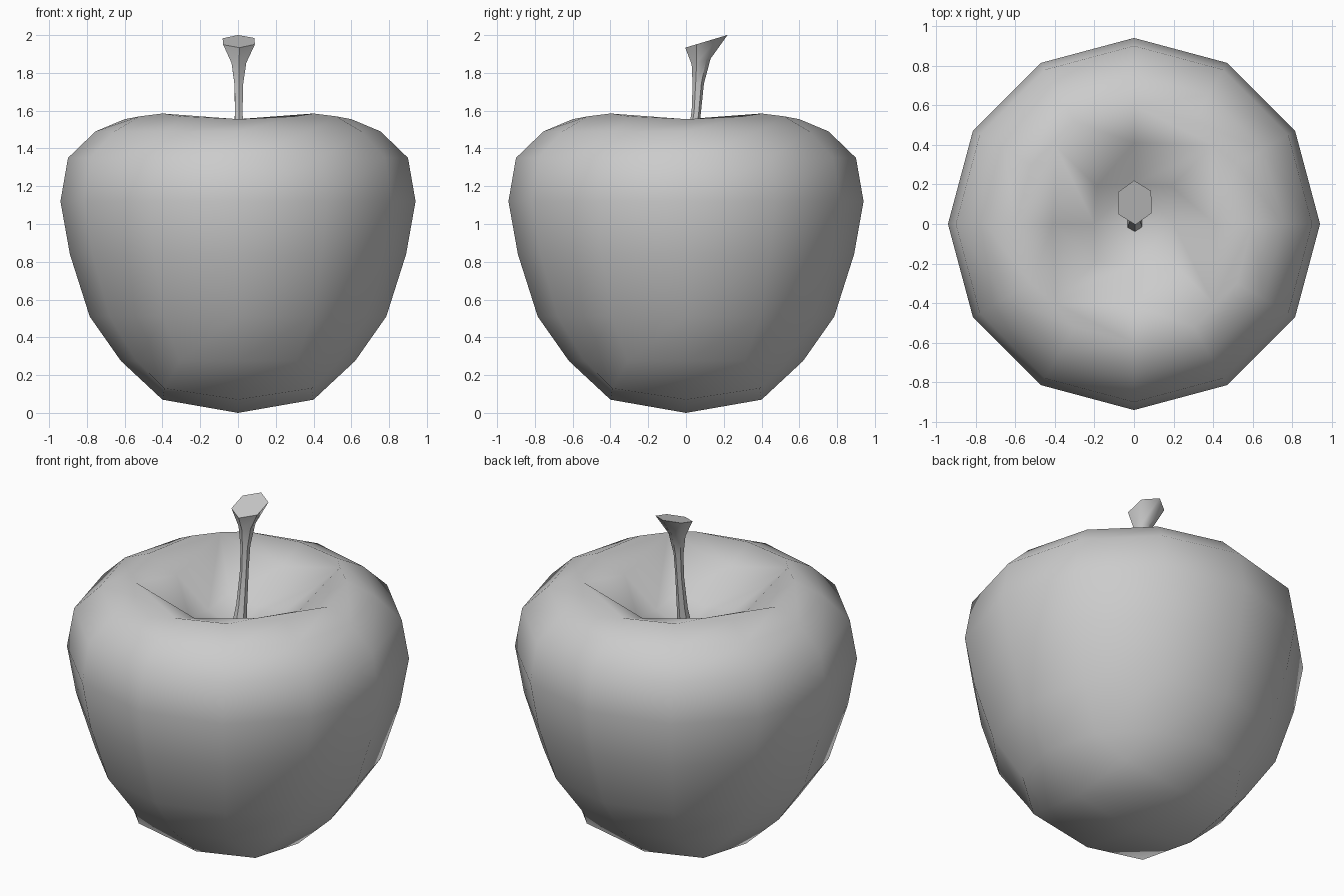
import bpy, bmesh
from math import sin, cos, radians, tau
from mathutils import Vector

if "Cube" in bpy.data.objects:
    bpy.data.objects.remove(bpy.data.objects["Cube"])


def finish(name, bm, angle=None):
    bmesh.ops.recalc_face_normals(bm, faces=bm.faces)
    mesh = bpy.data.meshes.new(name)
    bm.to_mesh(mesh)
    bm.free()
    ob = bpy.data.objects.new(name, mesh)
    bpy.context.collection.objects.link(ob)
    bpy.ops.object.select_all(action='DESELECT')
    ob.select_set(True)
    bpy.context.view_layer.objects.active = ob
    if angle:
        bpy.ops.object.shade_smooth_by_angle(angle=radians(angle))
    else:
        bpy.ops.object.shade_smooth()
    return ob


def bridge(bm, a, b):
    n = len(a)
    for i in range(n):
        j = (i + 1) % n
        bm.faces.new((a[i], a[j], b[j], b[i]))


def ring12(bm, r, z, lift=0):
    return [bm.verts.new((r * cos(tau * k / 12), r * sin(tau * k / 12),
                          z + (lift if k % 3 else 0))) for k in range(12)]


def ring8(bm, axis, axis_z, corner, corner_z):
    # square-ish ring: four side midpoints and four corners
    out = []
    for k in range(8):
        r, z = (corner * 2 ** 0.5, corner_z) if k % 2 else (axis, axis_z)
        out.append(bm.verts.new((r * cos(tau * k / 8), r * sin(tau * k / 8), z)))
    return out


def join_8_12(bm, s, c):
    # square cap meets the twelve-sided body, one triangle per corner
    for q in range(4):
        a, m, b = s[2 * q], s[2 * q + 1], s[(2 * q + 2) % 8]
        c0, c1, c2, c3 = [c[(3 * q + i) % 12] for i in range(4)]
        bm.faces.new((a, m, c1, c0))
        bm.faces.new((m, c2, c1))
        bm.faces.new((m, b, c3, c2))


def fan(bm, ring, z):
    # centre of a cap, with creases across the diamond of midpoints
    centre = bm.verts.new((0, 0, z))
    for q in range(4):
        a, m, b = ring[2 * q], ring[2 * q + 1], ring[(2 * q + 2) % 8]
        bm.faces.new((a, m, b))
        bm.faces.new((centre, a, b))


# fruit body
bm = bmesh.new()
base = ring8(bm, 0.40, 0.07, 0.39, 0.13)
profile = [(0.62, 0.275, 0), (0.785, 0.51, 0), (0.89, 0.84, 0), (0.94, 1.12, 0),
           (0.90, 1.35, 0), (0.755, 1.49, 0), (0.60, 1.555, 0.015)]
rings = [ring12(bm, *p) for p in profile]
for lower, upper in zip(rings, rings[1:]):
    bridge(bm, lower, upper)
rim = ring8(bm, 0.41, 1.48, 0.40, 1.585)
hollow = ring8(bm, 0.20, 1.32, 0.19, 1.35)
fan(bm, base, 0.0)
join_8_12(bm, base, rings[0])
join_8_12(bm, rim, rings[-1])
bridge(bm, rim, hollow)
fan(bm, hollow, 1.25)
finish("apple_body", bm)

# stem: six-sided, leaning back and flaring to a slanted cut end
bm = bmesh.new()
path = [  # centre y, z, half width, half depth, rise per unit y
    (0.0, 1.24, 0.045, 0.045, 0), (0.03, 1.40, 0.03, 0.03, 0),
    (0.055, 1.60, 0.023, 0.025, 0), (0.065, 1.74, 0.026, 0.03, 0.1),
    (0.08, 1.86, 0.045, 0.05, 0.3), (0.108, 1.967, 0.097, 0.112, 0.3)]
loops = []
for y, z, w, d, slope in path:
    loop = []
    for k in range(6):
        a = tau * k / 6 + radians(32)
        dy = d * sin(a)
        loop.append(bm.verts.new((w * cos(a) + 0.004, y + dy, z + slope * dy)))
    loops.append(loop)
for lower, upper in zip(loops, loops[1:]):
    bridge(bm, lower, upper)
bm.faces.new(loops[-1])
bm.faces.new(loops[0][::-1])
finish("stem", bm, 50)
